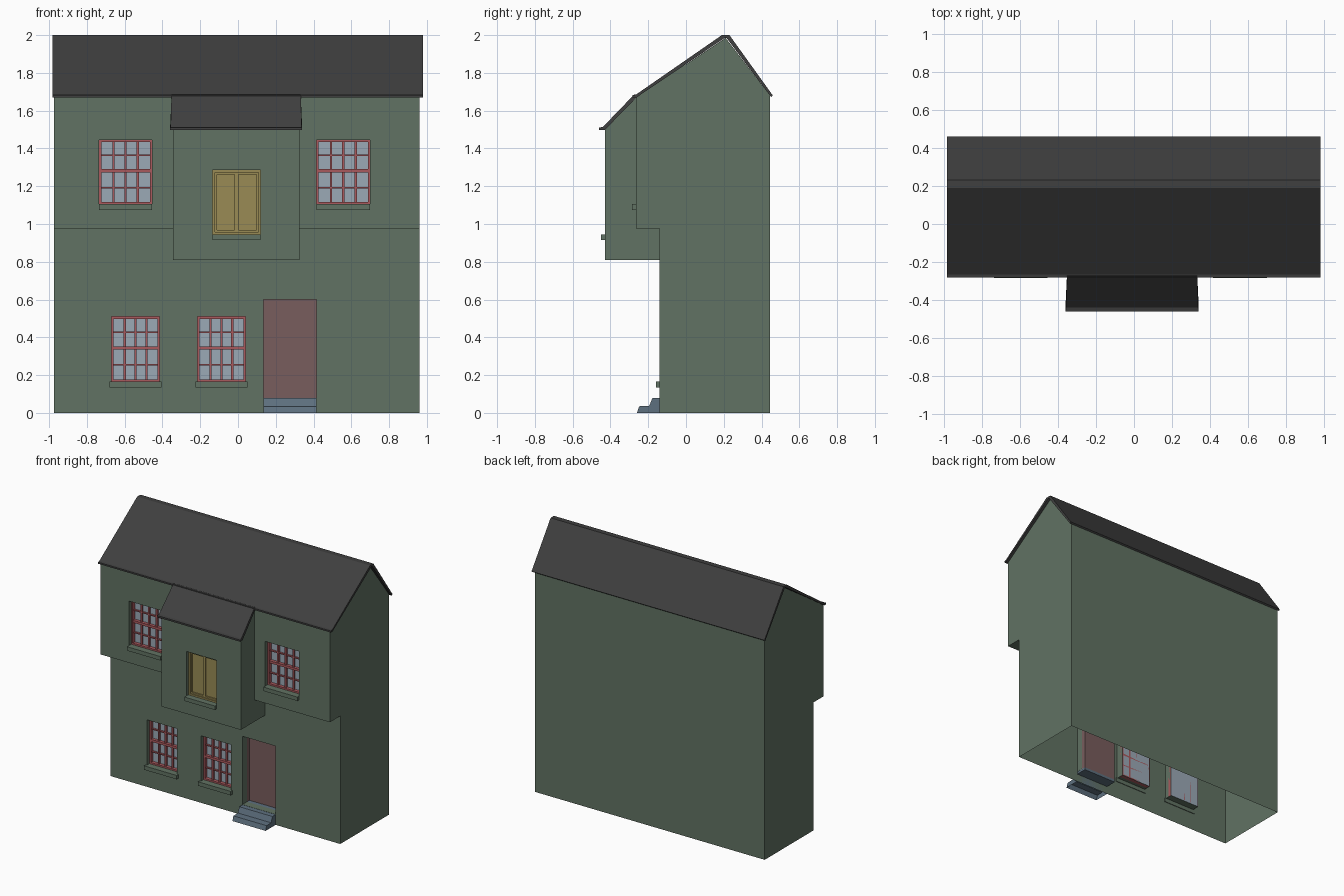
import bpy, bmesh
from mathutils import Vector

if "Cube" in bpy.data.objects:
    bpy.data.objects.remove(bpy.data.objects["Cube"])


def material(name, rgb):
    m = bpy.data.materials.new(name)
    m.diffuse_color = (*rgb, 1)
    m.use_nodes = True
    m.node_tree.nodes["Principled BSDF"].inputs["Base Color"].default_value = m.diffuse_color
    return m


GREEN = material("green_wall", (0.12, 0.17, 0.125))
ROOF = material("dark_roof", (0.05, 0.05, 0.05))
RED = material("red_frame", (0.40, 0.10, 0.11))
GLASS = material("glass", (0.33, 0.40, 0.47))
DOOR = material("door_red", (0.19, 0.11, 0.11))
YELLOW = material("yellow_shutter", (0.32, 0.26, 0.09))
STONE = material("blue_stone", (0.11, 0.16, 0.21))


def finish(bm, name, mat):
    me = bpy.data.meshes.new(name)
    bm.to_mesh(me)
    bm.free()
    me.materials.append(mat)
    ob = bpy.data.objects.new(name, me)
    bpy.context.collection.objects.link(ob)
    return ob


def face(bm, pts, normal):
    f = bm.faces.new([bm.verts.new(p) for p in pts])
    f.normal_update()
    if f.normal.dot(Vector(normal)) < 0:
        f.normal_flip()


def prism(name, profile, x0, x1, mat, open_bottom=False):
    """Extrude a (y, z[, inset]) profile along x."""
    bm = bmesh.new()
    ins = [p[2] if len(p) > 2 else 0 for p in profile]
    a = [bm.verts.new((x0 + i, p[0], p[1])) for p, i in zip(profile, ins)]
    b = [bm.verts.new((x1 - i, p[0], p[1])) for p, i in zip(profile, ins)]
    bm.faces.new(a)
    bm.faces.new(b)
    n = len(a)
    for i in range(n):
        j = (i + 1) % n
        bm.faces.new((a[i], a[j], b[j], b[i]))
    bmesh.ops.recalc_face_normals(bm, faces=bm.faces)
    if open_bottom:
        low = [f for f in bm.faces if all(v.co.z < 0.001 for v in f.verts)]
        bmesh.ops.delete(bm, geom=low, context='FACES')
    return finish(bm, name, mat)


def box(bm, x0, x1, y0, y1, z0, z1):
    vs = bmesh.ops.create_cube(bm, size=1)["verts"]
    bmesh.ops.scale(bm, vec=(x1 - x0, y1 - y0, z1 - z0), verts=vs)
    bmesh.ops.translate(bm, vec=((x0 + x1) / 2, (y0 + y1) / 2, (z0 + z1) / 2), verts=vs)


def ring(bm, x0, x1, y0, y1, z0, z1, t):
    box(bm, x0, x0 + t, y0, y1, z0, z1)
    box(bm, x1 - t, x1, y0, y1, z0, z1)
    box(bm, x0 + t, x1 - t, y0, y1, z0, z0 + t)
    box(bm, x0 + t, x1 - t, y0, y1, z1 - t, z1)


def panel(bm, x0, x1, z0, z1, y, holes):
    """Front-facing wall sheet with openings (x0, x1, z0, z1, reveal depth)."""
    xs = sorted({x0, x1, *[v for h in holes for v in h[:2]]})
    zs = sorted({z0, z1, *[v for h in holes for v in h[2:4]]})
    for a, b in zip(xs, xs[1:]):
        for c, d in zip(zs, zs[1:]):
            mx, mz = (a + b) / 2, (c + d) / 2
            if not any(h[0] < mx < h[1] and h[2] < mz < h[3] for h in holes):
                face(bm, [(a, y, c), (b, y, c), (b, y, d), (a, y, d)], (0, -1, 0))
    for a, b, c, d, depth in holes:
        if depth:
            e = y + depth
            for x, s in ((a, 1), (b, -1)):
                face(bm, [(x, y, c), (x, e, c), (x, e, d), (x, y, d)], (s, 0, 0))
            for z, s in ((c, 1), (d, -1)):
                face(bm, [(a, y, z), (b, y, z), (b, e, z), (a, e, z)], (0, 0, s))


# Key dimensions
XL, XR = -0.975, 0.96
BL, BR = -0.345, 0.325
Y_LOW, Y_UP, Y_BAY, Y_BACK = -0.14, -0.265, -0.43, 0.445
JET, EAVE, REVEAL = 0.975, 1.67, 0.06
lower = [(-0.67, -0.415, 0.165, 0.51), (-0.215, 0.04, 0.165, 0.51)]
upper = [(-0.735, -0.455, 1.105, 1.445), (0.415, 0.70, 1.105, 1.445)]
bay_win = (-0.135, 0.12, 0.945, 1.285)
door = (0.135, 0.415, 0.08, 0.60)

# Main walls: open-bottomed shell with jettied upper storey
bm = bmesh.new()
panel(bm, XL, XR, 0, JET, Y_LOW,
      [(*w, REVEAL) for w in lower] + [(*door, 0.055), (BL, BR, 0.81, JET, 0)])
panel(bm, XL, XR, JET, EAVE, Y_UP,
      [(*w, REVEAL) for w in upper] + [(BL, BR, JET, EAVE, 0)])
for a, b in ((XL, BL), (BR, XR)):
    face(bm, [(a, Y_UP, JET), (b, Y_UP, JET), (b, Y_LOW, JET), (a, Y_LOW, JET)], (0, 0, -1))
face(bm, [(XL, Y_BACK, 0), (XR, Y_BACK, 0), (XR, Y_BACK, 1.68), (XL, Y_BACK, 1.68)], (0, 1, 0))
gable = [(Y_LOW, 0), (Y_BACK, 0), (Y_BACK, 1.68), (0.21, 1.985), (Y_UP, EAVE), (Y_UP, JET), (Y_LOW, JET)]
for x, s in ((XL, -1), (XR, 1)):
    face(bm, [(x, *p) for p in gable], (s, 0, 0))
finish(bm, "house_walls", GREEN)

# Projecting bay
bm = bmesh.new()
panel(bm, BL, BR, 0.81, 1.50, Y_BAY, [(*bay_win, 0.05)])
side = [(Y_BAY, 0.81), (Y_LOW, 0.81), (Y_LOW, JET), (Y_UP, JET), (Y_UP, EAVE), (Y_BAY, 1.50)]
for x, s in ((BL, -1), (BR, 1)):
    face(bm, [(x, *p) for p in side], (s, 0, 0))
face(bm, [(BL, Y_BAY, 0.81), (BR, Y_BAY, 0.81), (BR, Y_LOW, 0.81), (BL, Y_LOW, 0.81)], (0, 0, -1))
finish(bm, "bay_walls", GREEN)

# Roofs
prism("main_roof", [(-0.282, 1.67), (-0.282, 1.682), (-0.265, 1.685), (0.19, 2.0), (0.23, 2.0),
                    (0.46, 1.68), (0.45, 1.672), (0.215, 1.985), (0.205, 1.985), (-0.262, 1.67)],
      -0.983, 0.98, ROOF)
prism("bay_roof", [(-0.46, 1.497), (-0.46, 1.51), (-0.44, 1.514, 0.003), (-0.272, 1.688, 0.008),
                   (-0.262, 1.67, 0.008), (-0.43, 1.498)], -0.36, 0.34, ROOF)


# Sash windows: frame, meeting rail, glazing bars, glass
def sash_window(name, w, y):
    x0, x1, z0, z1 = w
    mid = (z0 + z1) / 2 + 0.006
    f, g = y + 0.03, y + 0.056
    bm = bmesh.new()
    ring(bm, x0, x1, f, g, z0, z1, 0.012)
    box(bm, x0 + 0.012, x1 - 0.012, f + 0.002, g, mid - 0.009, mid + 0.009)
    for k in (1, 2, 3):
        x = x0 + 0.012 + (x1 - x0 - 0.024) * k / 4
        box(bm, x - 0.006, x + 0.006, f + 0.01, g, z0 + 0.012, z1 - 0.012)
    for z in ((z0 + mid) / 2, (z1 + mid) / 2):
        box(bm, x0 + 0.012, x1 - 0.012, f + 0.012, g, z - 0.004, z + 0.004)
    finish(bm, name + "_frame", RED)
    bm = bmesh.new()
    face(bm, [(x0, g, z0), (x1, g, z0), (x1, g, z1), (x0, g, z1)], (0, -1, 0))
    finish(bm, name + "_glass", GLASS)


def sill(name, w, y, over):
    bm = bmesh.new()
    box(bm, w[0] - over, w[1] + over, y - 0.02, y + 0.005, w[2] - 0.03, w[2])
    finish(bm, name + "_sill", GREEN)


for level, wins, y, over in (("lower", lower, Y_LOW, 0.01), ("upper", upper, Y_UP, 0.0)):
    for tag, w in zip(("left", "right"), wins):
        sash_window(f"{level}_{tag}_window", w, y)
        sill(f"{level}_{tag}_window", w, y, over)

# Bay shutters: frame, two leaves with a raised border
x0, x1, z0, z1 = bay_win
bm = bmesh.new()
ring(bm, x0, x1, Y_BAY + 0.025, Y_BAY + 0.05, z0, z1, 0.012)
cx = -0.008
for a, b in ((x0 + 0.012, cx), (cx, x1 - 0.012)):
    ring(bm, a, b, Y_BAY + 0.033, Y_BAY + 0.05, z0 + 0.012, z1 - 0.012, 0.011)
box(bm, x0, x1, Y_BAY + 0.043, Y_BAY + 0.05, z0, z1)
finish(bm, "bay_shutters", YELLOW)
sill("bay_shutter", bay_win, Y_BAY, 0.0)

# Door with its deeper lining
bm = bmesh.new()
a, b, c, d = door
y0, y1 = Y_LOW + 0.055, Y_LOW + 0.085
for x, s in ((a, 1), (b, -1)):
    face(bm, [(x, y0, c), (x, y1, c), (x, y1, d), (x, y0, d)], (s, 0, 0))
face(bm, [(a, y0, d), (b, y0, d), (b, y1, d), (a, y1, d)], (0, 0, -1))
face(bm, [(a, y1, c), (b, y1, c), (b, y1, d), (a, y1, d)], (0, -1, 0))
finish(bm, "front_door", DOOR)

# Door steps with sloping risers
prism("door_steps", [(-0.26, 0), (-0.248, 0.035), (-0.195, 0.037), (-0.178, 0.078),
                     (y1, 0.08), (y1, 0.06), (Y_LOW, 0.06), (Y_LOW, 0)],
      a, b, STONE, open_bottom=True)
